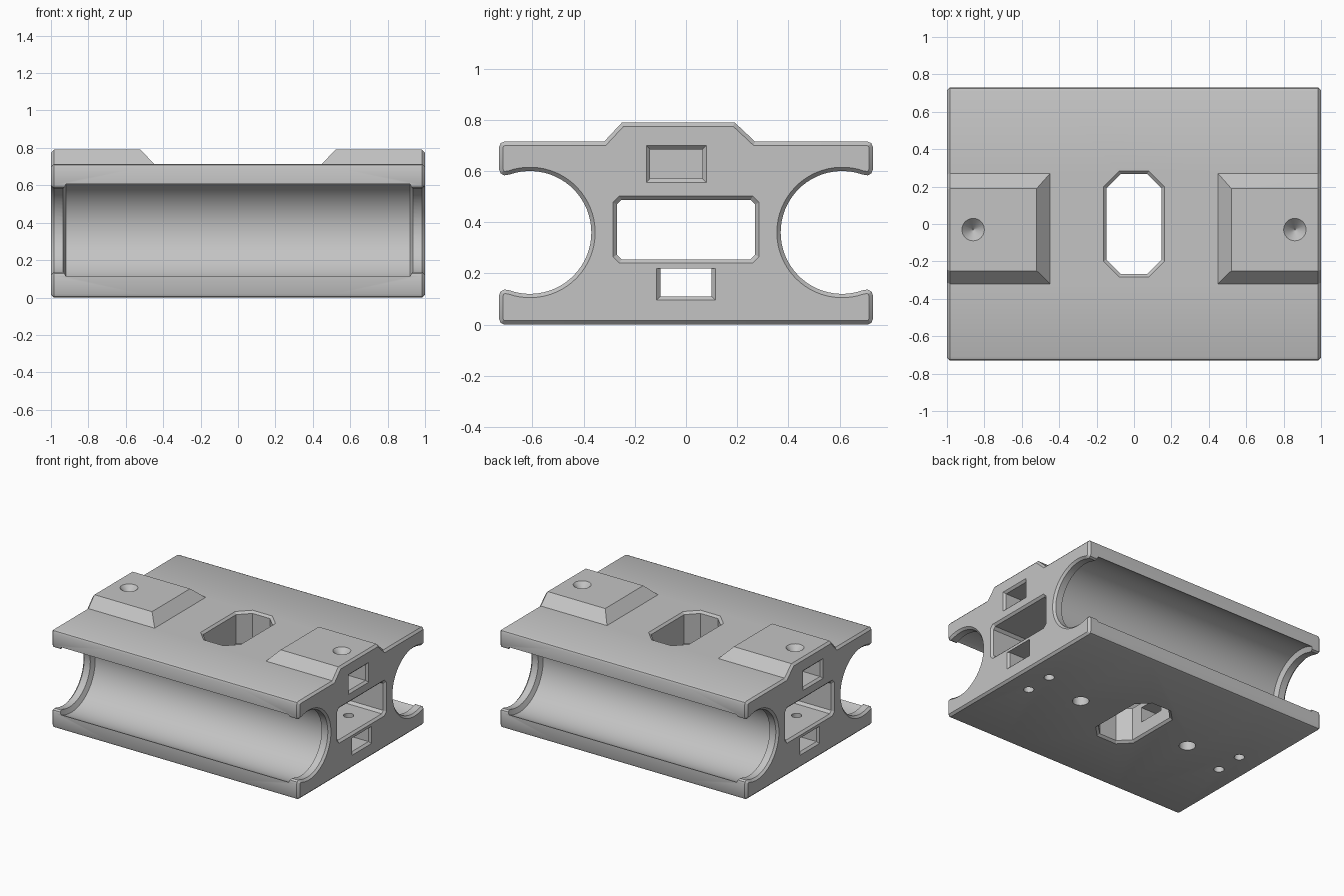
import bpy, bmesh
from math import sin, cos, acos, pi

cube = bpy.data.objects.get("Cube")
if cube:
    bpy.data.objects.remove(cube, do_unlink=True)

grey = bpy.data.materials.new("plain grey")
grey.use_nodes = True
grey.diffuse_color = (0.55, 0.55, 0.55, 1)
bsdf = next(n for n in grey.node_tree.nodes if n.type == 'BSDF_PRINCIPLED')
bsdf.inputs["Base Color"].default_value = grey.diffuse_color

HEIGHT, PAD_TOP = 0.715, 0.79
CH_Y, CH_Z, LIP_R, CH_R = 0.61, 0.36, 0.24, 0.275
CHAMFER = 0.015


def loft(name, stations, axis, end_bevel=0):
    """Skin outlines placed at stations (position, points) along an axis."""
    bm = bmesh.new()
    rings = []
    for t, pts in stations:
        rings.append([bm.verts.new((t, a, b) if axis == 'x' else (a, b, t)) for a, b in pts])
    n = len(rings[0])
    for r, s in zip(rings, rings[1:]):
        for i in range(n):
            j = (i + 1) % n
            bm.faces.new((r[i], r[j], s[j], s[i]))
    caps = [bm.faces.new(rings[0]), bm.faces.new(rings[-1])]
    bmesh.ops.recalc_face_normals(bm, faces=bm.faces)
    if end_bevel:
        edges = [e for f in caps for e in f.edges]
        bmesh.ops.bevel(bm, geom=edges, offset=end_bevel, segments=1,
                        affect='EDGES', clamp_overlap=False)
    mesh = bpy.data.meshes.new(name)
    bm.to_mesh(mesh)
    bm.free()
    mesh.materials.append(grey)
    obj = bpy.data.objects.new(name, mesh)
    bpy.context.scene.collection.objects.link(obj)
    return obj


def circle(cx, cy, r, n=32):
    return [(cx + r * cos(2 * pi * i / n), cy + r * sin(2 * pi * i / n)) for i in range(n)]


def rect(a0, a1, b0, b1, c=0):
    """Rectangle, with its corners cut by c."""
    if not c:
        return [(a0, b0), (a1, b0), (a1, b1), (a0, b1)]
    return [(a0 + c, b0), (a1 - c, b0), (a1, b0 + c), (a1, b1 - c),
            (a1 - c, b1), (a0 + c, b1), (a0, b1 - c), (a0, b0 + c)]


def flared(near, far, inner, outer):
    """Stations of a cutter whose mouths widen at both ends."""
    c = CHAMFER
    return [(near - c, outer), (near, outer), (near + c, inner),
            (far - c, inner), (far, outer), (far + c, outer)]


def half_profile():
    """Arm tips and side channel on the +y side, from bottom to top."""
    start = acos(0.08 / LIP_R)
    arc = [start + (2 * pi - 2 * start) * i / 40 for i in range(41)]
    pts = [(0.71, 0), (0.724, 0.006), (0.73, 0.02), (0.73, 0.115), (0.725, 0.129), (0.71, 0.137)]
    pts += [(CH_Y + LIP_R * cos(a), CH_Z - LIP_R * sin(a)) for a in arc]
    pts += [(0.71, 0.583), (0.725, 0.591), (0.73, 0.605), (0.73, 0.695), (0.724, 0.709), (0.71, HEIGHT)]
    return pts


def profile(raised):
    side = half_profile()
    if raised:
        top = [(0.27, HEIGHT), (0.19, PAD_TOP), (-0.25, PAD_TOP), (-0.32, HEIGHT)]
    else:
        top = [(0.27, HEIGHT), (0.269, HEIGHT), (-0.319, HEIGHT), (-0.32, HEIGHT)]
    return side + top + [(-y, z) for y, z in reversed(side)]


# Main body, with a raised pad at each end
raised, flat = profile(True), profile(False)
body = loft("body", [(-1, raised), (-0.52, raised), (-0.45, flat),
                     (0.45, flat), (0.52, raised), (1, raised)], 'x', CHAMFER)

cutters = []


def cut(name, stations, axis):
    cutters.append(loft(name, stations, axis))


# Wider channels between the end lips
for s in (-1, 1):
    wide, narrow = circle(s * CH_Y, CH_Z, CH_R, 64), circle(s * CH_Y, CH_Z, LIP_R - 0.005, 64)
    cut("channel_cutter", [(-0.937, narrow), (-0.92, wide), (0.92, wide), (0.937, narrow)], 'x')

# Large and small tunnels along the length
cut("tunnel_cutter", flared(-1, 1, rect(-0.27, 0.27, 0.255, 0.487, 0.018),
                            rect(-0.285, 0.285, 0.24, 0.502, 0.024)), 'x')
cut("lower_tunnel_cutter", flared(-1, 1, rect(-0.1, 0.1, 0.11, 0.22),
                                  rect(-0.115, 0.115, 0.095, 0.22)), 'x')

# Eight-sided opening from top to bottom
cut("centre_opening_cutter", flared(0, HEIGHT, rect(-0.148, 0.148, -0.268, 0.268, 0.078),
                                    rect(-0.163, 0.163, -0.283, 0.283, 0.083)), 'z')

for s in (-1, 1):
    # Blind pocket under each pad
    inner, outer = rect(-0.14, 0.065, 0.57, 0.685), rect(-0.155, 0.08, 0.555, 0.7)
    cut("pocket_cutter", [(s * 0.7, inner), (s * (1 - CHAMFER), inner), (s, outer), (s * 1.02, outer)], 'x')
    # Conical dimple on each pad
    cut("dimple_cutter", [(0.73, circle(s * 0.86, -0.03, 0.003)), (PAD_TOP, circle(s * 0.86, -0.03, 0.06)),
                          (0.81, circle(s * 0.86, -0.03, 0.06))], 'z')
    # Round holes in the underside
    for x, y, r in ((0.46, 0, 0.055), (0.82, 0.105, 0.034), (0.82, -0.105, 0.034)):
        ring = circle(s * x, y, r)
        cut("hole_cutter", [(-0.05, ring), (0.3, ring)], 'z')

# Carve the body, then drop the cutters
for c in cutters:
    c.hide_render = True
    mod = body.modifiers.new(c.name, 'BOOLEAN')
    mod.operation, mod.solver, mod.object = 'DIFFERENCE', 'EXACT', c
bpy.context.view_layer.update()
carved = bpy.data.meshes.new_from_object(body.evaluated_get(bpy.context.evaluated_depsgraph_get()))
body.modifiers.clear()
body.data = carved
for c in cutters:
    bpy.data.objects.remove(c, do_unlink=True)

bpy.ops.object.select_all(action='DESELECT')
body.select_set(True)
bpy.context.view_layer.objects.active = body
bpy.ops.object.shade_smooth_by_angle(angle=0.5)
